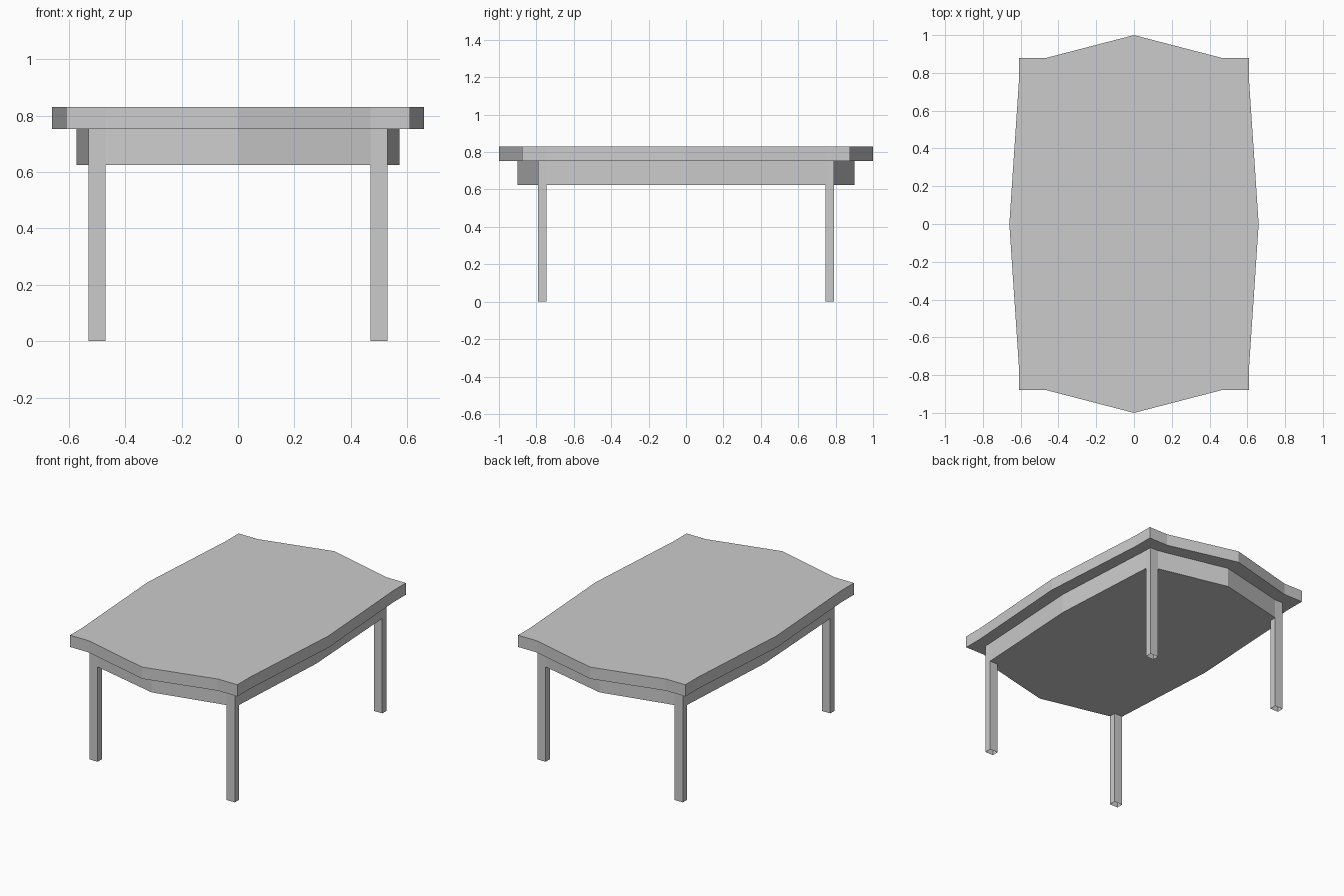
import bpy, bmesh

if "Cube" in bpy.data.objects:
    bpy.data.objects.remove(bpy.data.objects["Cube"])

LEG_X, LEG_Y = 0.47, 0.745      # inner faces of the legs
OUT_X, OUT_Y = 0.53, 0.79       # outer faces of the legs


def outline(corner_x, corner_y, bulge_x, bulge_y):
    """Bowed rectangle with flat corner blocks, counter-clockwise."""
    q = [(bulge_x, 0), (corner_x, LEG_Y), (corner_x, corner_y), (LEG_X, corner_y), (0, bulge_y)]
    half = q + [(-x, y) for x, y in reversed(q[:-1])]
    return half + [(x, -y) for x, y in reversed(half[1:-1])]


def prism(name, points, z0, z1, bottom=True, top=True):
    """Extrude a flat outline, with optional end caps."""
    bm = bmesh.new()
    low = [bm.verts.new((x, y, z0)) for x, y in points]
    high = [bm.verts.new((x, y, z1)) for x, y in points]
    n = len(points)
    for i in range(n):
        j = (i + 1) % n
        bm.faces.new((low[i], low[j], high[j], high[i]))
    if bottom:
        bm.faces.new(low[::-1])
    if top:
        bm.faces.new(high)
    mesh = bpy.data.meshes.new(name)
    bm.to_mesh(mesh)
    bm.free()
    obj = bpy.data.objects.new(name, mesh)
    bpy.context.collection.objects.link(obj)
    return obj


# Table top and the smaller apron block beneath it
prism("table_top", outline(0.61, 0.878, 0.66, 1.0), 0.753, 0.83)
prism("apron", outline(OUT_X, OUT_Y, 0.573, 0.90), 0.625, 0.753, top=False)

# Square legs, open at the ends, flush with the apron corners
for side, sx in (("left", -1), ("right", 1)):
    for end, sy in (("front", -1), ("back", 1)):
        x0, x1 = sorted((sx * LEG_X, sx * OUT_X))
        y0, y1 = sorted((sy * LEG_Y, sy * OUT_Y))
        prism(f"{end}_{side}_leg", [(x0, y0), (x1, y0), (x1, y1), (x0, y1)],
              0, 0.625, bottom=False, top=False)
